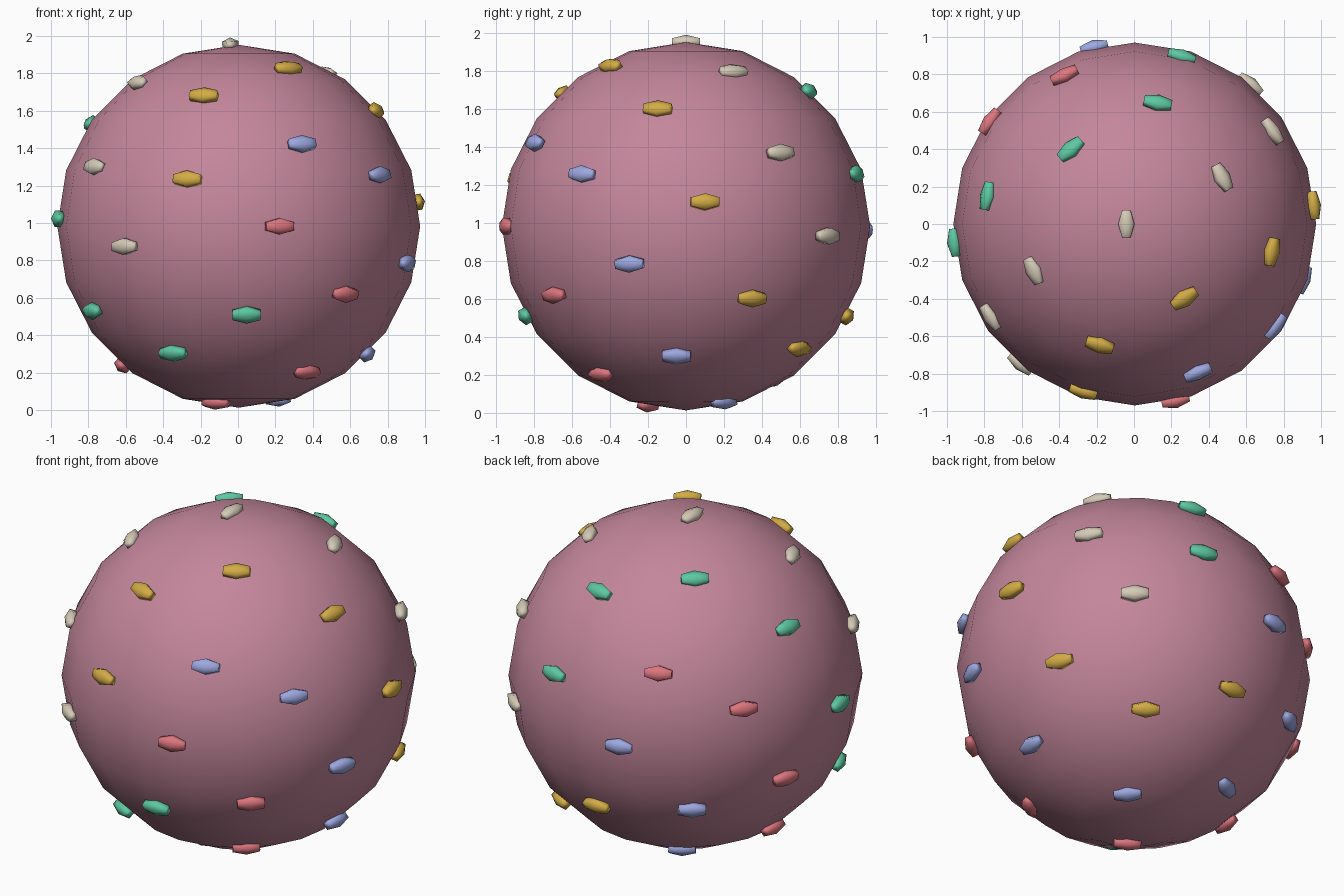
import bpy, math
from mathutils import Vector

default_cube = bpy.data.objects.get("Cube")
if default_cube:
    bpy.data.objects.remove(default_cube, do_unlink=True)

RADIUS = 0.97
CENTRE = Vector((0.004, 0, 0.983))
COUNT = 39
GOLDEN_ANGLE = math.pi * (3 - math.sqrt(5))


def make_material(name, rgb):
    material = bpy.data.materials.new(name)
    material.use_nodes = True
    colour = (*rgb, 1)
    material.diffuse_color = colour
    material.node_tree.nodes["Principled BSDF"].inputs["Base Color"].default_value = colour
    return material


def add_ball(name, segments, rings, location, scale, material):
    """Smooth low-poly sphere, stretched by scale."""
    bpy.ops.mesh.primitive_uv_sphere_add(
        segments=segments, ring_count=rings, radius=1, location=location)
    ball = bpy.context.object
    ball.name = name
    ball.scale = scale
    ball.data.materials.append(material)
    bpy.ops.object.shade_smooth()
    return ball


pink = make_material("icing pink", (0.55, 0.24, 0.33))
sprinkle_materials = [
    make_material("coral red", (0.72, 0.18, 0.21)),
    make_material("golden yellow", (0.65, 0.41, 0.06)),
    make_material("mint green", (0.11, 0.58, 0.36)),
    make_material("soft blue", (0.34, 0.39, 0.75)),
    make_material("cream", (0.66, 0.59, 0.47)),
]

# Round body
add_ball("body", 20, 10, CENTRE, (RADIUS, RADIUS, RADIUS), pink)

# Sprinkles on a golden spiral from front to back, each lying level on the body
for i in range(COUNT):
    depth = (2 * i + 1) / COUNT - 1
    ring_radius = math.sqrt(1 - depth * depth)
    angle = i * GOLDEN_ANGLE
    outward = Vector((ring_radius * math.cos(angle), depth, ring_radius * math.sin(angle)))
    sprinkle = add_ball(f"sprinkle_{i + 1}", 6, 3, CENTRE + outward * RADIUS,
                        (0.1, 0.05, 0.04), sprinkle_materials[i % len(sprinkle_materials)])
    sprinkle.rotation_euler = outward.to_track_quat("Z", "Y").to_euler()
